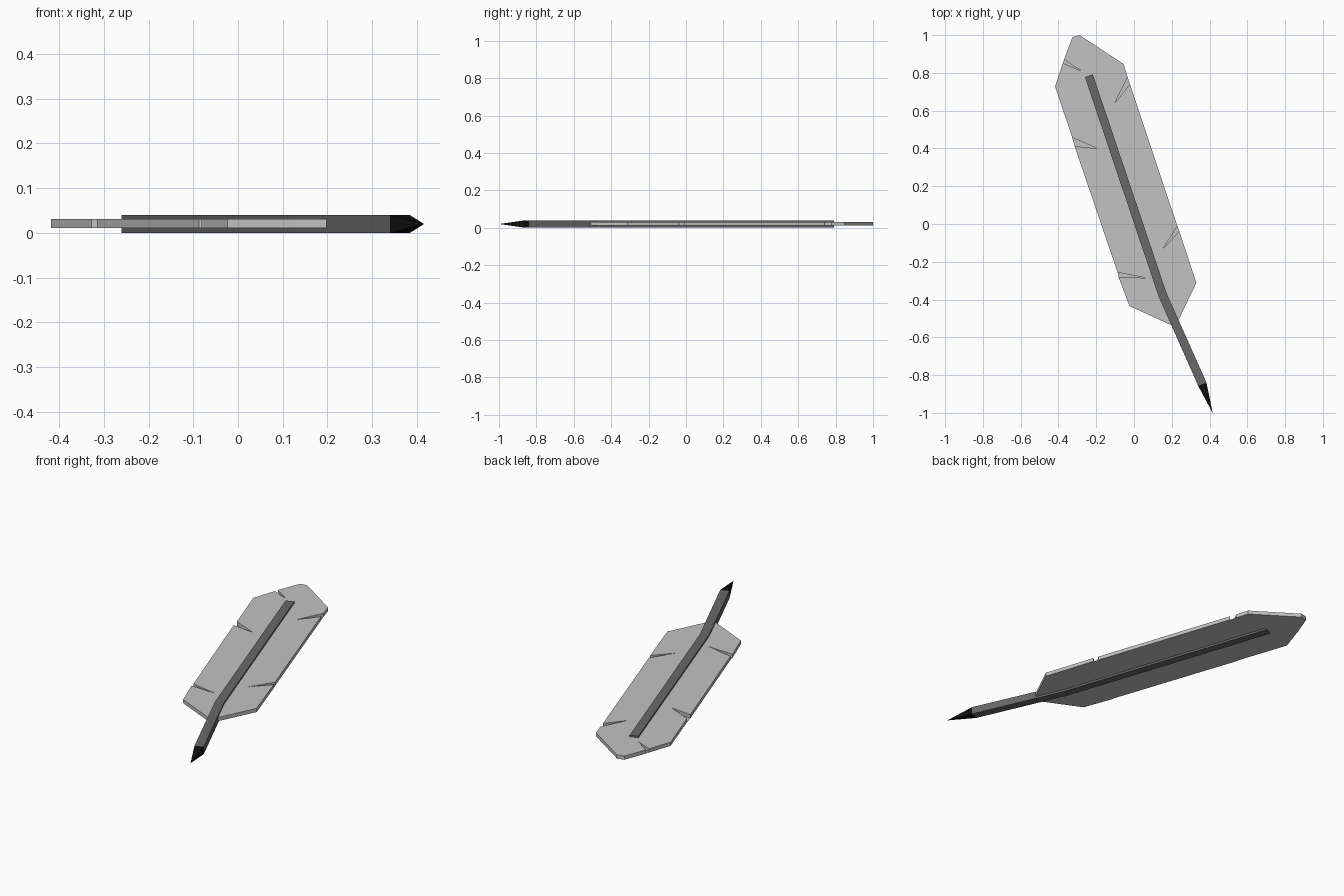
import bpy, bmesh

if "Cube" in bpy.data.objects:
    bpy.data.objects.remove(bpy.data.objects["Cube"])


def material(name, value):
    m = bpy.data.materials.new(name)
    m.diffuse_color = (value, value, value, 1)
    m.use_nodes = True
    m.node_tree.nodes["Principled BSDF"].inputs["Base Color"].default_value = m.diffuse_color
    return m


def finish(name, bm, mat):
    bmesh.ops.recalc_face_normals(bm, faces=bm.faces[:])
    mesh = bpy.data.meshes.new(name)
    bm.to_mesh(mesh)
    bm.free()
    mesh.materials.append(mat)
    obj = bpy.data.objects.new(name, mesh)
    bpy.context.collection.objects.link(obj)
    return obj


def slab(name, outline, z0, z1, mat):
    """Extrude a flat outline from z0 up to z1."""
    bm = bmesh.new()
    low = [bm.verts.new((x, y, z0)) for x, y in outline]
    high = [bm.verts.new((x, y, z1)) for x, y in outline]
    bm.faces.new(low[::-1])
    bm.faces.new(high)
    n = len(outline)
    for i in range(n):
        j = (i + 1) % n
        bm.faces.new((low[i], low[j], high[j], high[i]))
    bmesh.ops.triangulate(bm, faces=[f for f in bm.faces if len(f.verts) > 4])
    return finish(name, bm, mat)


light_grey = material("light grey", 0.54)
dark_grey = material("dark grey", 0.14)
black = material("black", 0.005)

# Feather vane with notched edges, clockwise from the tip
vane = [
    (-0.325, 0.99), (-0.288, 1.0), (-0.055, 0.847), (-0.034, 0.778),
    (-0.103, 0.638), (-0.022, 0.741), (0.23, -0.012), (0.151, -0.135),
    (0.24, -0.037), (0.33, -0.312), (0.218, -0.545), (-0.024, -0.434),
    (-0.082, -0.28), (0.066, -0.286), (-0.087, -0.256), (-0.315, 0.413),
    (-0.193, 0.399), (-0.327, 0.458), (-0.418, 0.728), (-0.376, 0.852),
    (-0.278, 0.81), (-0.371, 0.87),
]
slab("feather_vane", vane, 0.011, 0.031, light_grey)

# Bent central shaft
left_end, right_end = (0.34, -0.857), (0.384, -0.84)
shaft = [(-0.26, 0.778), (0.13, -0.383), left_end, right_end,
         (0.172, -0.365), (-0.218, 0.792)]
slab("quill_shaft", shaft, 0.0, 0.04, dark_grey)

# Pointed nib
bm = bmesh.new()
base = [bm.verts.new((x, y, z)) for (x, y), z in
        ((left_end, 0), (right_end, 0), (right_end, 0.04), (left_end, 0.04))]
tip = bm.verts.new((0.416, -1.0, 0.02))
bm.faces.new(base)
for i in range(4):
    bm.faces.new((base[i], base[(i + 1) % 4], tip))
finish("nib", bm, black)
